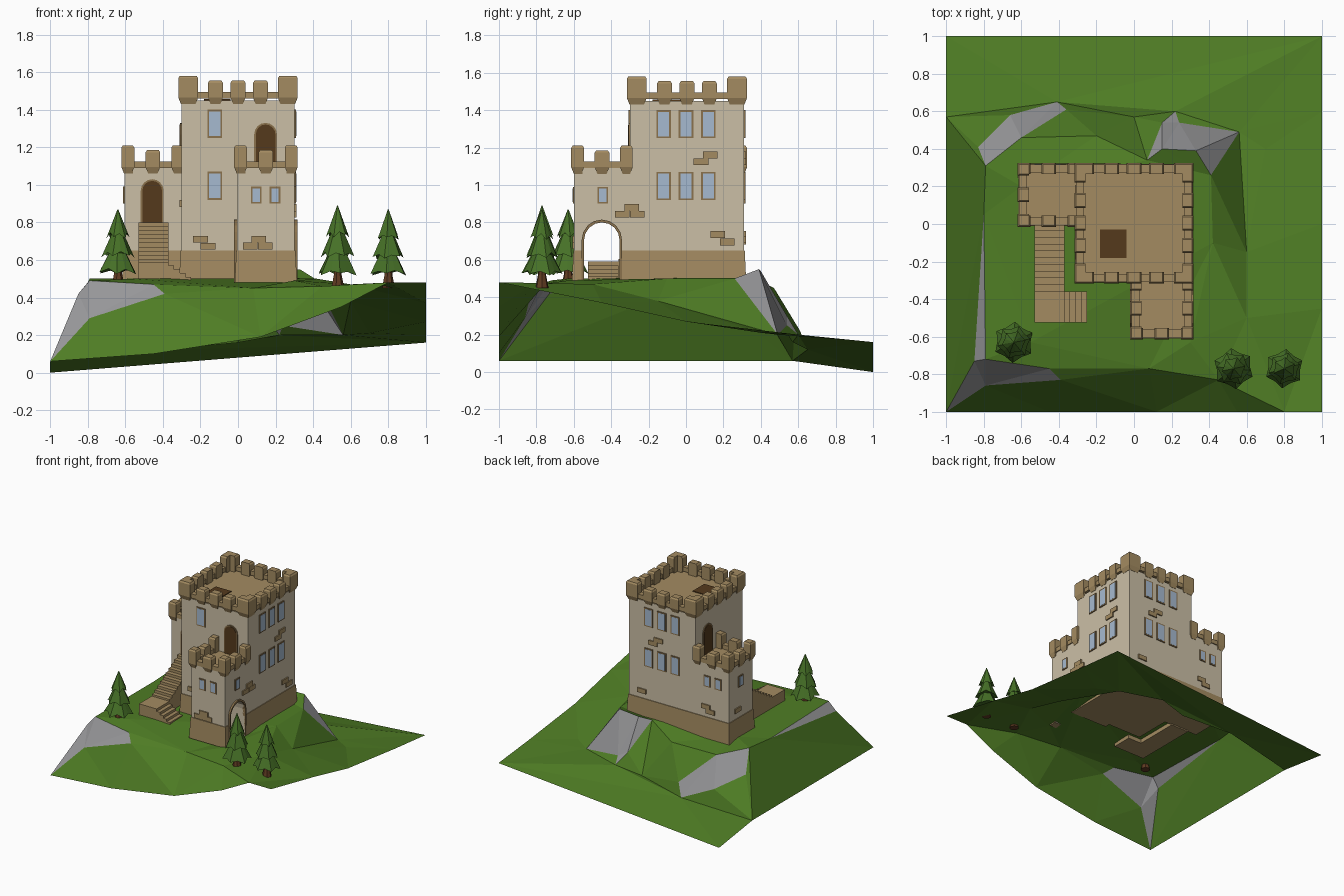
import bpy, bmesh, math, random
from mathutils import Vector
from mathutils.geometry import delaunay_2d_cdt, intersect_point_tri_2d

if "Cube" in bpy.data.objects:
    bpy.data.objects.remove(bpy.data.objects["Cube"])
random.seed(4)

def mat(name, *c):
    m = bpy.data.materials.new(name)
    m.diffuse_color = (*c, 1)
    m.use_nodes = True
    m.node_tree.nodes["Principled BSDF"].inputs["Base Color"].default_value = m.diffuse_color
    return m

WALL = mat("pale wall", .60, .52, .38)
TAN = mat("tan stone", .37, .26, .12)
FRAME = mat("dark stone frame", .26, .17, .075)
GLASS = mat("blue glass", .38, .49, .63)
DOOR = mat("door wood", .09, .042, .012)
GRASS = mat("grass", .078, .205, .018)
ROCK = mat("grey rock", .31, .31, .32)
LEAF = mat("tree green", .062, .165, .02)
BARK = mat("bark", .12, .045, .016)

def finish(name, bm, mats, fix=True):
    if fix:
        bmesh.ops.recalc_face_normals(bm, faces=bm.faces)
    me = bpy.data.meshes.new(name)
    bm.to_mesh(me)
    bm.free()
    for m in mats:
        me.materials.append(m)
    ob = bpy.data.objects.new(name, me)
    bpy.context.collection.objects.link(ob)
    return ob

def loft(bm, rings, mats=None):
    """Skin a stack of rings, cap both ends; mats = index per band, then cap."""
    vs = [[bm.verts.new(p) for p in r] for r in rings]
    n = len(rings[0])
    mats = mats or [0] * len(rings)
    for k in range(len(vs) - 1):
        for i in range(n):
            j = (i + 1) % n
            bm.faces.new((vs[k][i], vs[k][j], vs[k+1][j], vs[k+1][i])).material_index = mats[k]
    bm.faces.new(vs[0][::-1]).material_index = mats[0]
    bm.faces.new(vs[-1]).material_index = mats[-1]

def rect(x0, x1, y0, y1, z, o=0):
    return [(x0-o, y0-o, z), (x1+o, y0-o, z), (x1+o, y1+o, z), (x0-o, y1+o, z)]

def box(bm, x0, x1, y0, y1, z0, z1):
    loft(bm, [rect(x0, x1, y0, y1, z0), rect(x0, x1, y0, y1, z1)])

# Wall directions: u runs along the wall, d outward
SIDE = {"front": lambda u, d, z: (u, -d, z), "back": lambda u, d, z: (u, d, z),
        "right": lambda u, d, z: (d, u, z), "left": lambda u, d, z: (-d, u, z)}

def plate(bm, side, outline, d0, d1):
    loft(bm, [[SIDE[side](u, d, z) for u, z in outline] for d in (d0, d1)])

def oblong(u, z0, z1, w):
    return [(u-w/2, z0), (u+w/2, z0), (u+w/2, z1), (u-w/2, z1)]

def arch(u, z0, z1, w, n=8):
    r = w / 2
    return [(u-r, z0), (u+r, z0)] + [(u + r*math.cos(math.pi*i/n), z1 - r + r*math.sin(math.pi*i/n))
                                    for i in range(n + 1)]

# Terrain: height points, ridge lines and rock outlines, triangulated
P = [(-1,-1,.06), (-.45,-1,.1), (.12,-1,.19), (.55,-1,.35), (.8,-1,.48), (1,-1,.48), (1,-.45,.37),
     (1,0,.27), (1,.6,.2), (1,1,.16), (-1,1,0), (-1,.57,.06),
     (-.8,.05,.48), (-.85,-.73,.42), (-.79,-.86,.29), (-.39,-.83,.42), (-.45,-.77,.47), (-.79,-.72,.49),
     (-.83,.41,.33), (-.66,.58,.23), (-.41,.65,.12), (-.36,.61,.22), (-.6,.46,.45), (-.79,.31,.5),
     (.07,.34,.51), (.15,.54,.3), (.22,.6,.2), (.24,.54,.25), (.56,.49,.2), (.41,.26,.5), (.33,.39,.55),
     (.15,.4,.54), (0,.57,.16), (-.2,.47,.45), (.6,-.15,.38), (.42,-.1,.5), (.6,-.5,.47),
     (-.55,-.63,.5), (.3,-.63,.49), (.08,-.77,.45), (.45,-.83,.46), (-.6,.2,.5), (.7,.4,.21)]
ROCKS = [[12, 13, 0, 14, 15, 16, 17], [18, 19, 20, 21, 22, 23], [24, 25, 26, 27, 28, 29, 30, 31]]
edges = [(17, 12), (12, 23), (22, 33), (33, 24), (29, 35), (35, 36), (36, 40), (40, 39), (39, 15),
         (28, 34), (34, 36), (11, 20), (20, 32), (32, 26)]
for r in ROCKS:
    edges += [(r[i-1], r[i]) for i in range(len(r))]

def inside(x, y, poly):
    hit = False
    for i in range(len(poly)):
        (xa, ya, _), (xb, yb, _) = P[poly[i-1]], P[poly[i]]
        if (ya > y) != (yb > y) and x < (xb-xa)*(y-ya)/(yb-ya) + xa:
            hit = not hit
    return hit

vs, _, fs, origin, _, _ = delaunay_2d_cdt([Vector(p[:2]) for p in P], edges, [], 0, 1e-5)
bm = bmesh.new()
bv = [bm.verts.new((v.x, v.y, P[o[0]][2] if o else .4)) for v, o in zip(vs, origin)]
for f in fs:
    face = bm.faces.new([bv[i] for i in f])
    face.normal_update()
    if face.normal.z < 0:
        face.normal_flip()
    c = face.calc_center_median()
    face.material_index = int(any(inside(c.x, c.y, r) for r in ROCKS))
finish("hill", bm, [GRASS, ROCK], fix=False)

# Tower bodies: flared tan plinth, pale wall, tan roof floor
def body(name, x0, x1, y0, y1, top):
    bm = bmesh.new()
    loft(bm, [rect(x0, x1, y0, y1, .48, .012), rect(x0, x1, y0, y1, .65, .004),
              rect(x0, x1, y0, y1, .651), rect(x0, x1, y0, y1, top)], [1, 1, 0, 1])
    return finish(name, bm, [WALL, TAN])

MAIN = (-.302, .302, -.3, .31)
WING = (-.605, -.302, .0, .31)
GATE = (-.005, .302, -.598, -.3)
body("main_tower", *MAIN, 1.45)
body("side_wing", *WING, 1.09)
gate = body("gate_tower", *GATE, 1.09)

# Gate passage, cut through the gate tower
bm = bmesh.new()
plate(bm, "right", arch(-.45, .4, .80, .19), -.1, .4)
cutter = finish("passage_cutter", bm, [WALL])
cutter.hide_render = True
cutter.hide_viewport = True
mod = gate.modifiers.new("passage", "BOOLEAN")
mod.operation, mod.object, mod.solver = "DIFFERENCE", cutter, "EXACT"

# Stone rims of the passage
bm = bmesh.new()
inner, outer = arch(-.45, .48, .80, .19)[1:] + [(-.545, .48)], arch(-.45, .48, .815, .215)[1:] + [(-.5575, .48)]
for d0, d1 in ((.29, .316), (-.02, .01)):
    for i in range(len(inner) - 1):
        plate(bm, "right", [inner[i], outer[i], outer[i+1], inner[i+1]], d0, d1)
finish("passage_rim", bm, [FRAME])

# Battlements: low parapet plus tapered merlons, taller at corners
def merlon(bm, side, u0, u1, d, z0, z1):
    rings = []
    for z, o in ((z0, .014), (z0 + .035, 0), (z1 - .012, 0), (z1, .008)):
        rings.append([SIDE[side](u, e, z) for u, e in
                      ((u0+o, d-.045), (u1-o, d-.045), (u1-o, d+.016-o), (u0+o, d+.016-o))])
    loft(bm, rings)

def battlements(name, x0, x1, y0, y1, zb, sides, corner, mids, w):
    bm = bmesh.new()
    for s in sides:
        a, b = (x0, x1) if s in ("front", "back") else (y0, y1)
        d = {"front": -y0, "back": y1, "left": -x0, "right": x1}[s]
        plate(bm, s, oblong((a+b)/2, zb + .03, zb + .065, b - a + .016), d - .035, d + .008)
        merlon(bm, s, a - .015, a - .015 + corner, d, zb, zb + .15)
        merlon(bm, s, b + .015 - corner, b + .015, d, zb, zb + .15)
        for m in mids:
            merlon(bm, s, (a+b)/2 + m - w/2, (a+b)/2 + m + w/2, d, zb, zb + .125)
    finish(name, bm, [TAN])

battlements("main_battlements", *MAIN, 1.43, SIDE, .105, (-.12, 0, .12), .08)
battlements("wing_battlements", *WING, 1.06, ("front", "left", "back"), .068, (0,), .078)
battlements("gate_battlements", *GATE, 1.06, ("front", "left", "right"), .068, (0,), .078)

# Windows: (side, wall distance, u, z0, z1, width)
wins = [("front", .3, -.124, z, z + .15, .078) for z in (.92, 1.25)]
wins += [(s, d, u, z, z + .15, .078) for s, d in (("right", .302), ("back", .31))
         for u in (-.12, 0, .12) for z in (.92, 1.25)]
wins += [("front", .598, u, .9, .99, .057) for u in (.097, .197)]
wins += [("back", .31, u, .9, .99, .057) for u in (-.51, -.41)]
wins += [("right", .302, -.445, .9, .99, .057), ("left", .605, .16, .9, .99, .057)]
fr, gl = bmesh.new(), bmesh.new()
for s, d, u, z0, z1, w in wins:
    plate(fr, s, oblong(u, z0, z1, w), d - .01, d + .007)
    plate(gl, s, oblong(u, z0 + .009, z1 - .009, w - .018), d, d + .0085)
finish("window_frames", fr, [FRAME])
finish("window_panes", gl, [GLASS])

# Arched doors and the roof trapdoor
fr, dr = bmesh.new(), bmesh.new()
for s, d, u, z0, z1 in (("front", 0, -.457, .8, 1.03), ("front", .3, .147, 1.09, 1.33),
                        ("left", .302, .155, 1.09, 1.33)):
    plate(fr, s, arch(u, z0, z1, .122), d - .01, d + .007)
    plate(dr, s, arch(u, z0, z1 - .009, .104), d, d + .009)
box(dr, -.18, -.04, -.18, -.03, 1.44, 1.456)
finish("door_frames", fr, [FRAME])
finish("doors_and_trapdoor", dr, [DOOR])

# Loose bricks standing out of the walls: (side, distance, u, z)
bm = bmesh.new()
for s, d, u, z in (("front", .3, -.2, .71), ("front", .3, -.16, .673), ("front", .598, .11, .71),
                   ("front", .598, .065, .675), ("front", .598, .145, .675),
                   ("right", .302, .13, 1.16), ("right", .302, .08, 1.125), ("right", .302, .17, .735),
                   ("right", .302, .22, .695), ("right", .302, -.29, .88), ("right", .302, -.26, .843),
                   ("right", .302, -.34, .843), ("back", .31, .03, 1.16), ("back", .31, .08, 1.125),
                   ("back", .31, .18, .71), ("back", .31, -.4, .735), ("back", .31, -.44, .70),
                   ("left", .605, .2, .72), ("left", .302, -.15, .9)):
    plate(bm, s, oblong(u, z - .018, z + .018, .078), d - .01, d + .01)
finish("raised_bricks", bm, [TAN])

# Stairs: short flight, landing, long flight to the wing door
bm = bmesh.new()
box(bm, -.53, -.37, -.525, -.36, .47, .59)
for i in range(4):
    box(bm, -.37 + .03*i, -.34 + .03*i, -.525, -.36, .47, .57 - .02*i)
for i in range(10):
    box(bm, -.53, -.37, -.36 + .036*i, -.324 + .036*i, .47, .605 + .0217*i)
finish("stairs", bm, [TAN])

# Pines: flared trunk and three jagged cone tiers
def tree(name, x, y, z, h, r):
    def ring(rad, zz, n, jag=0, turn=0):
        return [(x + rad*(1 - jag*(i % 2))*math.cos(math.tau*i/n + turn),
                 y + rad*(1 - jag*(i % 2))*math.sin(math.tau*i/n + turn),
                 zz + jag*.1*(i % 2) + (random.uniform(-.008, .008) if jag else 0)) for i in range(n)]
    bm = bmesh.new()
    loft(bm, [ring(.036, z - .01, 7), ring(.022, z + .06, 7), ring(.018, z + .15, 7)])
    finish(name + "_trunk", bm, [BARK])
    bm = bmesh.new()
    for k, (a, b, s) in enumerate(((.15, .58, 1), (.37, .79, .82), (.62, 1, .58))):
        t = random.uniform(0, 2)
        loft(bm, [ring(r*s, z + h*a, 12, .2, t), ring(r*s*.12 if k < 2 else .002, z + h*b, 12, 0, t)])
    finish(name + "_foliage", bm, [LEAF])

tree("left_pine", -.64, -.63, .47, .40, .11)
tree("right_pine", .53, -.77, .46, .43, .11)
tree("far_right_pine", .80, -.77, .46, .41, .105)
